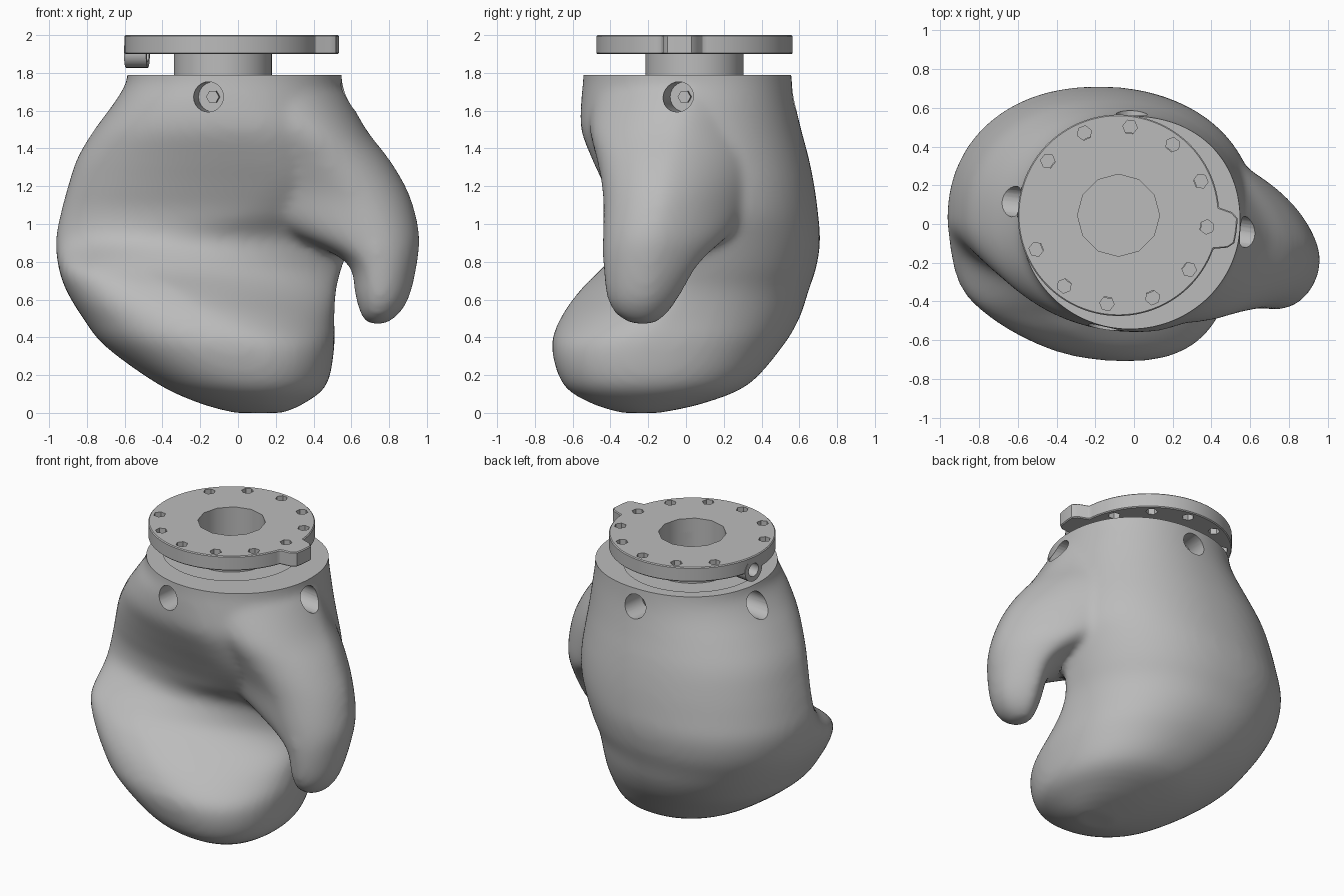
import bpy, bmesh
from math import sin, cos, pi, radians
from mathutils import Matrix, Vector

cube = bpy.data.objects.get("Cube")
if cube:
    bpy.data.objects.remove(cube)

grey = bpy.data.materials.new("plain grey")
grey.use_nodes = True
COL = (0.5, 0.5, 0.5, 1)
grey.diffuse_color = COL
grey.node_tree.nodes["Principled BSDF"].inputs["Base Color"].default_value = COL

AXIS = Vector((-0.08, 0.045, 0))   # axis of the mounting flange
TURN = radians(-7.5)               # rotation of the bolt pattern


def make(name, bm):
    bmesh.ops.recalc_face_normals(bm, faces=bm.faces)
    me = bpy.data.meshes.new(name)
    bm.to_mesh(me)
    bm.free()
    me.materials.append(grey)
    ob = bpy.data.objects.new(name, me)
    bpy.context.collection.objects.link(ob)
    return ob


def shade(ob):
    bpy.ops.object.select_all(action='DESELECT')
    ob.select_set(True)
    bpy.context.view_layer.objects.active = ob
    bpy.ops.object.shade_smooth_by_angle(angle=radians(35))


def bake(ob):
    """Replace the mesh by its modified result."""
    dg = bpy.context.evaluated_depsgraph_get()
    me = bpy.data.meshes.new_from_object(ob.evaluated_get(dg))
    ob.modifiers.clear()
    ob.data = me


def cylinder(bm, r, z0, z1, sides, mat):
    m = mat @ Matrix.Translation((0, 0, (z0 + z1) / 2))
    bmesh.ops.create_cone(bm, cap_ends=True, segments=sides, radius1=r,
                          radius2=r, depth=z1 - z0, matrix=m)


def around(angle, z=0):
    """Frame on the flange axis with local x pointing along the angle."""
    return Matrix.Translation(AXIS + Vector((0, 0, z))) @ Matrix.Rotation(angle, 4, 'Z')


def radial(angle, z):
    """Frame whose local z points outward along the angle."""
    return around(angle, z) @ Matrix.Rotation(pi / 2, 4, 'Y')


def cut(ob, cutter):
    mod = ob.modifiers.new("cut", 'BOOLEAN')
    mod.operation = 'DIFFERENCE'
    mod.solver = 'EXACT'
    mod.object = cutter
    bpy.context.view_layer.update()
    bake(ob)


def spline(rows, steps=4):
    """Catmull-Rom interpolation between rows of numbers."""
    out = []
    for i in range(len(rows) - 1):
        a, b = rows[max(i - 1, 0)], rows[i]
        c, d = rows[i + 1], rows[min(i + 2, len(rows) - 1)]
        for s in range(steps):
            t = s / steps
            out.append([q + t / 2 * (r - p + t * (2 * p - 5 * q + 4 * r - w
                        + t * (3 * (q - r) + w - p)))
                        for p, q, r, w in zip(a, b, c, d)])
    return out + [list(rows[-1])]


def section(bm, row, back_power, n=64):
    """Four joined quarter arcs; the powers make them fuller or flatter."""
    z, left, right, front, back, fx, sy, pl, pr = row
    ring = []
    for i in range(n):
        t = 2 * pi * i / n
        c, s = cos(t), sin(t)
        p = back_power if s >= 0 else (pr if c > 0 else pl)
        mid = (left + right) / 2 if s >= 0 else fx
        x = mid + (right - mid if c > 0 else left - mid) * abs(c) ** p
        y = sy + ((back - sy) if s >= 0 else (front - sy)) * abs(s) ** p
        ring.append(bm.verts.new((x, y, z)))
    return ring


def loft(bm, rows, back_power):
    rings = [section(bm, r, back_power) for r in spline(rows)]
    for a, b in zip(rings, rings[1:]):
        for i in range(len(a)):
            j = (i + 1) % len(a)
            bm.faces.new((a[i], a[j], b[j], b[i]))
    bm.faces.new(rings[0][::-1])
    bm.faces.new(rings[-1])


# Mitten: z, left, right, front, back, front peak x, side y, front powers
PALM = [
    (0, -.02, .24, -.34, -.14, .12, -.23, 1, 1),
    (.05, -.2, .35, -.5, .09, .12, -.21, 1, 1),
    (.15, -.42, .47, -.65, .33, .07, -.18, .9, .9),
    (.35, -.7, .51, -.71, .51, -.03, -.12, .85, .85),
    (.5, -.82, .51, -.665, .6, -.17, -.08, .8, 1.1),
    (.65, -.91, .52, -.56, .65, -.34, -.04, .7, 1.5),
    (.77, -.95, .55, -.44, .69, -.5, 0, .63, 1.4),
    (.91, -.965, .59, -.32, .71, -.33, .02, 1, 1.1),
    (1.05, -.94, .63, -.36, .7, 0, .02, 1.05, 1),
    (1.2, -.9, .63, -.43, .68, .12, .02, 1, 1),
    (1.35, -.85, .61, -.5, .65, .1, .01, 1, 1),
    (1.5, -.76, .59, -.555, .61, .05, 0, .95, 1),
    (1.65, -.65, .57, -.555, .575, 0, 0, .92, 1),
    (1.76, -.59, .55, -.545, .56, -.02, .01, 1, 1),
    (1.9, -.58, .55, -.54, .55, -.02, .01, 1, 1)]
THUMB = [
    (.47, .69, .78, -.28, -.17, .73, -.22, 1, 1),
    (.52, .65, .85, -.37, -.1, .74, -.22, 1, 1),
    (.62, .62, .91, -.42, -.03, .75, -.21, 1, 1),
    (.8, .57, .95, -.44, .08, .74, -.19, 1, 1),
    (.95, .25, .96, -.44, .24, .7, -.17, 1.2, 1),
    (1.15, -.25, .91, -.44, .39, .6, -.13, 1.5, 1),
    (1.33, -.45, .81, -.47, .47, .45, -.1, 1.4, 1),
    (1.5, -.5, .68, -.51, .48, .3, -.05, 1.2, 1),
    (1.7, -.4, .57, -.5, .48, .1, 0, 1, 1)]
bm = bmesh.new()
loft(bm, PALM, 0.92)
loft(bm, THUMB, 1.3)
mitten = make("mitten_body", bm)
mod = mitten.modifiers.new("merge", 'REMESH')
mod.mode = 'VOXEL'
mod.voxel_size = 0.022
mod = mitten.modifiers.new("soften", 'SMOOTH')
mod.factor = 0.5
mod.iterations = 14
bake(mitten)

# Flat top of the cuff
bm = bmesh.new()
bm.from_mesh(mitten.data)
bmesh.ops.bisect_plane(bm, geom=bm.verts[:] + bm.edges[:] + bm.faces[:],
                       plane_co=(0, 0, 1.79), plane_no=(0, 0, 1), clear_outer=True)
bmesh.ops.holes_fill(bm, edges=[e for e in bm.edges if e.is_boundary], sides=0)
bm.to_mesh(mitten.data)
bm.free()

# Shallow recess in the cuff, centre bore and the four side sockets
bm = bmesh.new()
cylinder(bm, 0.43, 1.77, 1.95, 48, around(0))
recess = make("recess_cutter", bm)
bm = bmesh.new()
cylinder(bm, 0.212, 1.45, 2.1, 12, around(0))
bore = make("bore_cutter", bm)
bm = bmesh.new()
for k in range(4):
    cylinder(bm, 0.08, 0.38, 0.9, 24, radial(TURN + k * pi / 2, 1.673))
sockets = make("socket_cutter", bm)
for cutter in (recess, bore, sockets):
    cut(mitten, cutter)
shade(mitten)

# Hex screws in the sockets
for k, side in enumerate(("left", "back", "right", "front")):
    bm = bmesh.new()
    cylinder(bm, 0.035, 0.36, 0.42, 6, radial(TURN + k * pi / 2, 1.673))
    make(side + "_socket_screw", bm)

# Neck between cuff and flange
bm = bmesh.new()
cylinder(bm, 0.26, 1.76, 1.91, 48, around(0))
neck = make("neck", bm)
cut(neck, bore)
shade(neck)

# Flange disc outline with one locating lug
bm = bmesh.new()
ring = []
for i in range(120):
    t = i * pi / 60
    off = abs((t + pi) % (2 * pi) - pi)
    r = 0.52 + 0.095 * max(0, min(1, (0.2 - off) / 0.06))
    ring.append(bm.verts.new(around(TURN + t, 1.9) @ Vector((r, 0, 0))))
face = bm.faces.new(ring)
top = bmesh.ops.extrude_face_region(bm, geom=[face])["geom"]
bmesh.ops.translate(bm, verts=[v for v in top if isinstance(v, bmesh.types.BMVert)],
                    vec=(0, 0, 0.1))
flange = make("flange", bm)
mod = flange.modifiers.new("edge", 'BEVEL')
mod.width = 0.006
mod.limit_method = 'ANGLE'
mod.angle_limit = radians(60)
bake(flange)
cut(flange, bore)

# Bolt holes, leaving out the place above the clamp tab
bm = bmesh.new()
for k in range(12):
    if k != 6:
        m = around(TURN + k * pi / 6) @ Matrix.Translation((0.46, 0, 0))
        cylinder(bm, 0.038, 1.85, 2.05, 6, m)
bolts = make("bolt_hole_cutter", bm)
cut(flange, bolts)

# Rounded clamp tab under the flange, with a sideways hole through it
bm = bmesh.new()
cylinder(bm, 0.078, 0.4, 0.518, 24, radial(TURN + pi, 1.905))
tab = make("clamp_tab", bm)
bm = bmesh.new()
cylinder(bm, 0.045, 0.3, 0.7, 20, radial(TURN + pi, 1.905))
tab_hole = make("tab_hole_cutter", bm)
for part in (tab, flange):
    cut(part, tab_hole)
    shade(part)

# Cutters are only helpers
for helper in (recess, bore, sockets, bolts, tab_hole):
    bpy.data.objects.remove(helper)
